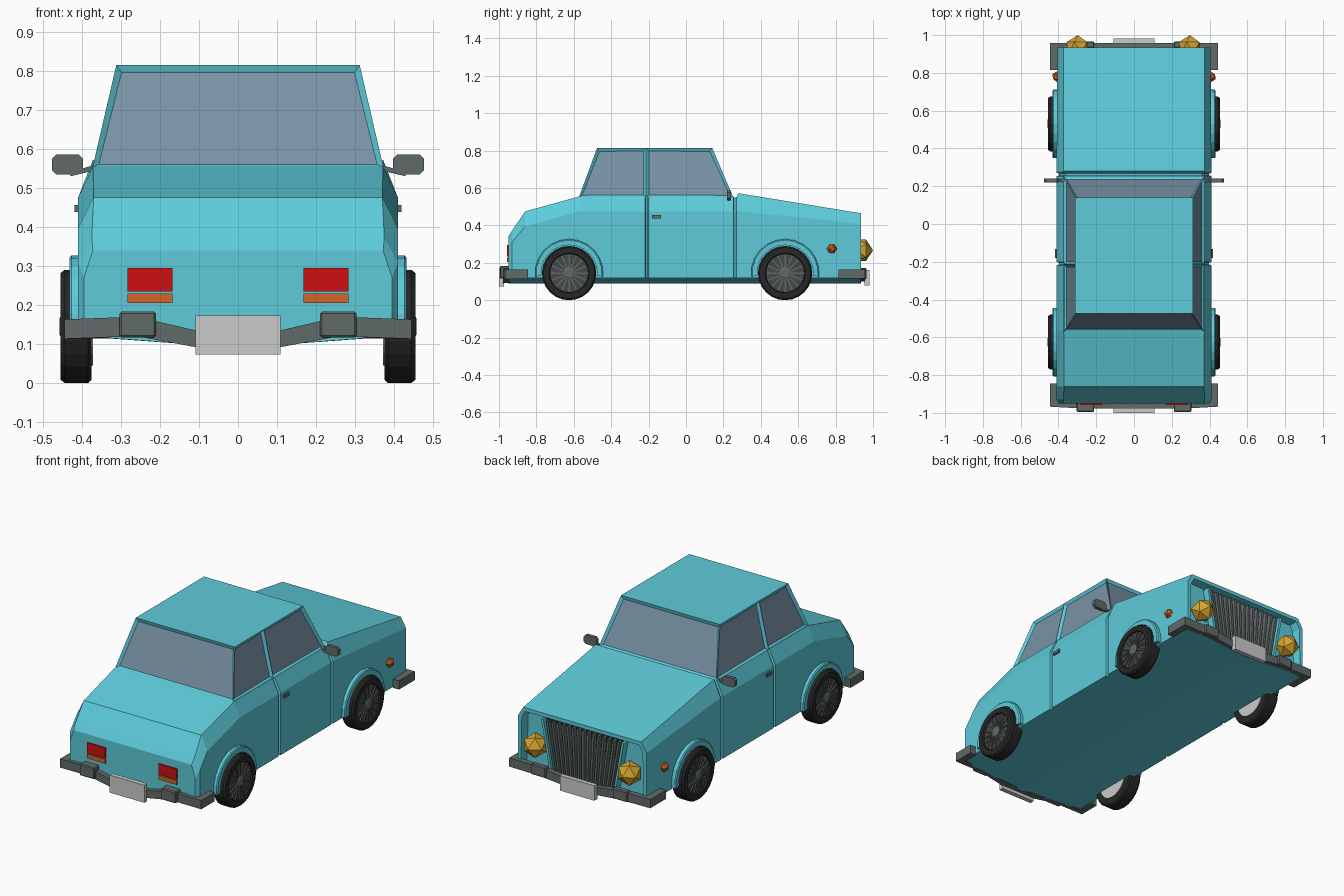
import bpy, bmesh
from math import pi, sin, cos
from mathutils import Matrix, Vector

if "Cube" in bpy.data.objects:
    bpy.data.objects.remove(bpy.data.objects["Cube"])


def mat(name, r, g, b):
    m = bpy.data.materials.new(name)
    m.diffuse_color = (r, g, b, 1)
    m.use_nodes = True
    m.node_tree.nodes["Principled BSDF"].inputs["Base Color"].default_value = m.diffuse_color
    return m


PAINT = mat("paint", 0.11, 0.60, 0.70)
GLASS = mat("glass", 0.19, 0.29, 0.38)
TYRE = mat("rubber", 0.02, 0.02, 0.02)
RIM = mat("rim", 0.06, 0.065, 0.065)
DARK = mat("dark_grey", 0.12, 0.145, 0.14)
RED = mat("red", 0.62, 0.005, 0.005)
ORANGE = mat("orange", 0.65, 0.13, 0.02)
YELLOW = mat("yellow", 0.68, 0.38, 0.03)


def finish(bm, name, *mats):
    bmesh.ops.recalc_face_normals(bm, faces=bm.faces)
    me = bpy.data.meshes.new(name)
    bm.to_mesh(me)
    bm.free()
    ob = bpy.data.objects.new(name, me)
    bpy.context.collection.objects.link(ob)
    for m in mats:
        if m:
            me.materials.append(m)
    return ob


def loft(rings):
    """Bridge closed rings of points and cap both ends."""
    bm = bmesh.new()
    vs = [[bm.verts.new(p) for p in r] for r in rings]
    n = len(vs[0])
    for a, b in zip(vs, vs[1:]):
        for i in range(n):
            j = (i + 1) % n
            bm.faces.new((a[i], a[j], b[j], b[i]))
    bm.faces.new(vs[0])
    bm.faces.new(vs[-1])
    bmesh.ops.recalc_face_normals(bm, faces=bm.faces)
    bm.normal_update()
    return bm


def boxes(name, items, m=None, bevel=0):
    """One object of several boxes: (centre, size, optional rotation)."""
    bm = bmesh.new()
    for c, s, *rot in items:
        M = Matrix.Translation(c) @ (rot[0] if rot else Matrix()) @ Matrix.Diagonal((*s, 1))
        bmesh.ops.create_cube(bm, size=1, matrix=M)
    if bevel:
        bmesh.ops.bevel(bm, geom=bm.edges[:], offset=bevel, segments=1, affect='EDGES')
    return finish(bm, name, m)


def mirrored(name, c, s, m=None, bevel=0):
    return boxes(name, [((k * c[0], c[1], c[2]), s) for k in (-1, 1)], m, bevel)


# Lower body: lofted cross-sections (y, side width, top width, crease z, top z)
def section(y, w, wt, zc, zt):
    half = [(w, 0.12), (w, zc), (wt, zt)]
    pts = [(0, 0.09)] + half + [(-x, z) for x, z in reversed(half)]
    return [(x, y, z) for x, z in pts]


stations = [(-0.95, 0.395, 0.372, 0.27, 0.34), (-0.93, 0.41, 0.375, 0.31, 0.372),
            (-0.86, 0.41, 0.37, 0.395, 0.475), (-0.57, 0.41, 0.372, 0.475, 0.555)]
for y in (-0.21, 0.262):   # door seam grooves
    stations += [(y - 0.009, 0.41, 0.372, 0.475, 0.555), (y - 0.005, 0.397, 0.36, 0.47, 0.55),
                 (y + 0.005, 0.397, 0.36, 0.47, 0.55), (y + 0.009, 0.41, 0.372, 0.475, 0.555)]
stations += [(0.28, 0.41, 0.372, 0.475, 0.572), (0.935, 0.405, 0.372, 0.41, 0.465)]
bm = loft([section(*s) for s in stations])
nose = [f for f in bm.faces if f.normal.y > 0.99 and f.calc_center_median().y > 0.9]
bmesh.ops.inset_region(bm, faces=nose, thickness=0.025, depth=0)
bmesh.ops.inset_region(bm, faces=nose, thickness=0.005, depth=-0.05)
finish(bm, "body", PAINT)

# Cabin: tapered box with inset windows, split at the door pillar
def cabin_ring(x, y0, y1, z):
    p = -0.213
    return [(x, y0, z), (x, p, z), (x, y1, z), (-x, y1, z), (-x, p, z), (-x, y0, z)]


bm = loft([cabin_ring(0.373, -0.572, 0.252, 0.552), cabin_ring(0.312, -0.475, 0.14, 0.815)])
panes = [f for f in bm.faces if abs(f.normal.z) < 0.8]
bmesh.ops.inset_individual(bm, faces=panes, thickness=0.021, depth=-0.012)
for f in panes:
    f.material_index = 1
finish(bm, "cabin", PAINT, GLASS)

# Grille: tapered surround with upright bars
bm = loft([[(-0.19, y, 0.125), (0.19, y, 0.125), (0.245, y, 0.425), (-0.245, y, 0.425)]
           for y in (0.88, 0.905)])
finish(bm, "grille_panel", TYRE)
bars = []
for i in range(15):
    t = (i - 7) / 7
    bars.append(((t * 0.2, 0.915, 0.275), (0.013, 0.03, 0.3), Matrix.Rotation(t * 0.17, 4, 'Y')))
boxes("grille_bars", bars, DARK)
frame = [((k * 0.226, 0.912, 0.275), (0.014, 0.04, 0.31), Matrix.Rotation(k * 0.18, 4, 'Y'))
         for k in (-1, 1)]
boxes("grille_frame", frame, PAINT)

# Wheels: tyre, rim disc, spokes, hub and body-coloured arch
def lathe(profile, s, y, n=24):
    return loft([[(s * x, y + r * cos(2 * pi * i / n), 0.145 + r * sin(2 * pi * i / n))
                  for i in range(n)] for x, r in profile])


for s in (-1, 1):
    for y, end in ((-0.625, "rear"), (0.53, "front")):
        tag = f"{end}_{'right' if s > 0 else 'left'}"
        tyre = [(0.376, 0.10), (0.376, 0.137), (0.384, 0.145), (0.444, 0.145),
                (0.455, 0.137), (0.455, 0.107), (0.443, 0.104)]
        finish(lathe(tyre, s, y), "tyre_" + tag, TYRE)
        finish(lathe([(0.442, 0.104), (0.446, 0.103)], s, y), "rim_" + tag, RIM)
        finish(lathe([(0.372, 0.10), (0.378, 0.10)], s, y), "inner_rim_" + tag)
        finish(lathe([(0.44, 0.03), (0.453, 0.03), (0.457, 0.022)], s, y, 12), "hub_" + tag, DARK)
        spokes = []
        for i in range(16):
            R = Matrix.Rotation(2 * pi * i / 16, 4, 'X')
            c = Vector((s * 0.448, y, 0.145)) + R @ Vector((0, 0.063, 0))
            spokes.append((c, (0.009, 0.078, 0.007), R))
        boxes("spokes_" + tag, spokes, DARK)
        arch = []
        for i in range(13):
            a = -0.1 + (pi + 0.2) * i / 12
            arch.append([(s * x, y + r * cos(a), 0.145 + r * sin(a)) for x, r in
                         ((0.38, 0.182), (0.427, 0.182), (0.432, 0.176), (0.432, 0.15), (0.38, 0.15))])
        finish(loft(arch), "wheel_arch_" + tag, PAINT)

# Bumpers: swept half-path (outer x, y, inner x, y, z low, z high), mirrored
def bumper(name, half):
    full = half + [(-a, b, -c, d, e, f) for a, b, c, d, e, f in reversed(half)]
    rings = [[(a, b, e), (a, b, f), (c, d, f), (c, d, e)] for a, b, c, d, e, f in full]
    finish(loft(rings), name, DARK)


bumper("rear_bumper", [(0.445, -0.845, 0.405, -0.845, 0.113, 0.163),
                       (0.445, -0.967, 0.405, -0.935, 0.113, 0.163),
                       (0.26, -0.978, 0.26, -0.94, 0.12, 0.17),
                       (0.11, -0.978, 0.11, -0.94, 0.092, 0.135)])
bumper("front_bumper", [(0.445, 0.815, 0.405, 0.815, 0.115, 0.165),
                        (0.445, 0.957, 0.405, 0.925, 0.115, 0.165),
                        (0.26, 0.957, 0.26, 0.925, 0.113, 0.163),
                        (0.11, 0.957, 0.11, 0.925, 0.1, 0.145)])
mirrored("rear_overriders", (0.257, -0.97, 0.15), (0.093, 0.05, 0.066), DARK, 0.005)
mirrored("front_overriders", (0.257, 0.948, 0.142), (0.093, 0.034, 0.06), DARK, 0.005)

# Number plates
boxes("rear_plate", [((0, -0.987, 0.123), (0.218, 0.026, 0.1))])
boxes("front_plate", [((0, 0.968, 0.12), (0.218, 0.026, 0.085))])

# Tail lights
mirrored("tail_lights", (0.226, -0.95, 0.265), (0.115, 0.014, 0.06), RED)
mirrored("tail_indicators", (0.226, -0.95, 0.217), (0.115, 0.014, 0.024), ORANGE)

# Headlights and side indicators: faceted balls
def balls(name, c, r, m):
    bm = bmesh.new()
    for k in (-1, 1):
        bmesh.ops.create_icosphere(bm, subdivisions=1, radius=r,
                                   matrix=Matrix.Translation((k * c[0], c[1], c[2])) @ Matrix.Rotation(pi / 2, 4, 'X'))
    finish(bm, name, m)


balls("headlights", (0.297, 0.933, 0.267), 0.067, YELLOW)
balls("side_indicators", (0.408, 0.78, 0.275), 0.028, ORANGE)

# Door handles and wing mirrors
mirrored("door_handles", (0.412, -0.157, 0.447), (0.014, 0.048, 0.018), DARK)
for s in (-1, 1):
    side = "right" if s > 0 else "left"
    outline = [(0.397, 0.55), (0.397, 0.575), (0.408, 0.586), (0.466, 0.586),
               (0.477, 0.575), (0.477, 0.546), (0.466, 0.535), (0.42, 0.535)]
    finish(loft([[(s * x, y, z) for x, z in outline] for y in (0.22, 0.24)]), "mirror_" + side, DARK)
    arm = [(0.365, 0.545), (0.43, 0.53), (0.43, 0.54), (0.365, 0.56)]
    finish(loft([[(s * x, y, z) for x, z in arm] for y in (0.223, 0.237)]), "mirror_arm_" + side, DARK)
